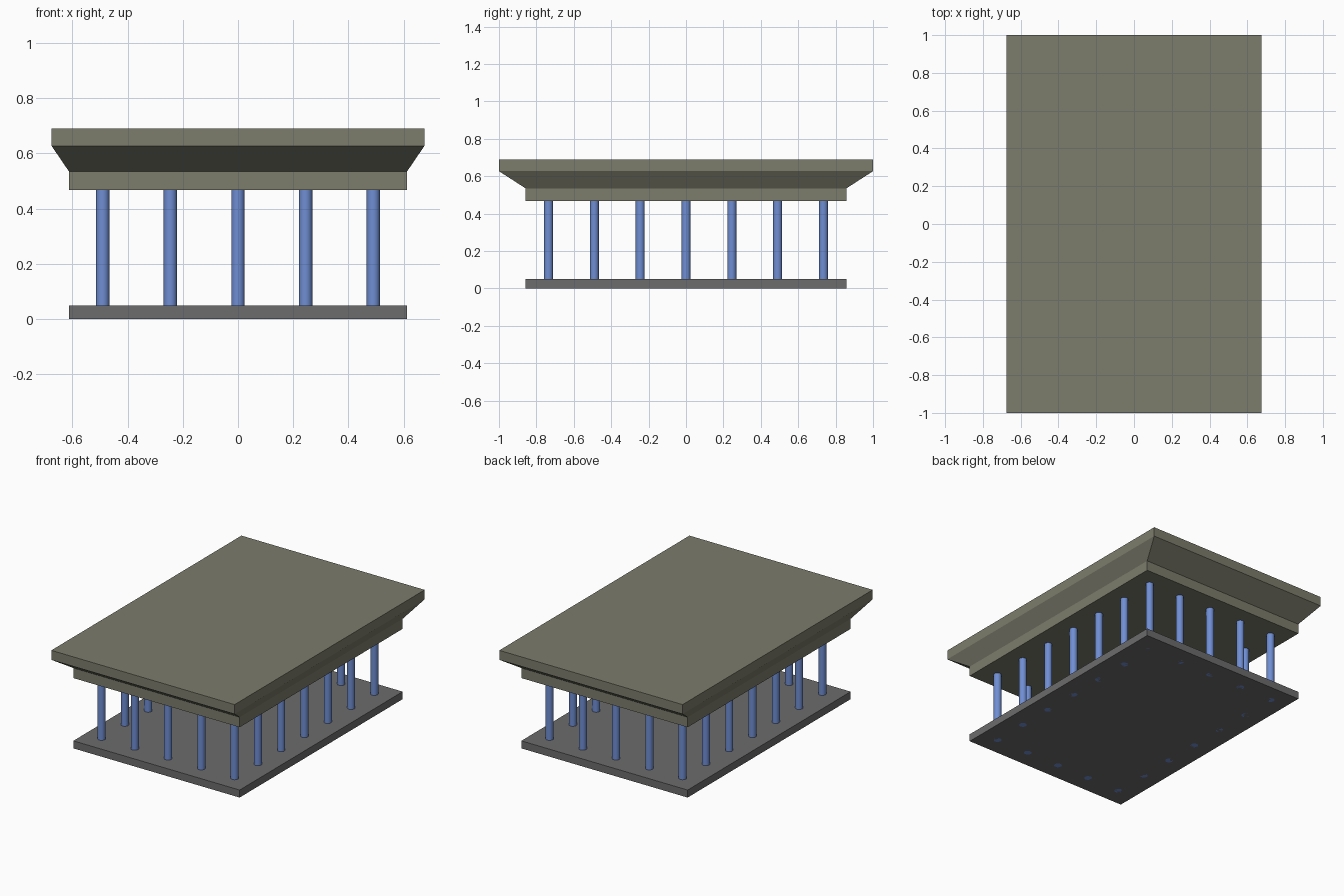
import bpy, bmesh

if "Cube" in bpy.data.objects:
    bpy.data.objects.remove(bpy.data.objects["Cube"])

STEP = 0.245                 # column spacing
NX, NY = 5, 7                # columns along x and y
HX, HY = NX * STEP / 2, NY * STEP / 2   # half size of floor and lower slab
RX, RY = 0.675, 1.0          # half size of roof slab
COL_TOP = 0.468


def material(name, rgb):
    m = bpy.data.materials.new(name)
    m.diffuse_color = (*rgb, 1)
    m.use_nodes = True
    m.node_tree.nodes["Principled BSDF"].inputs["Base Color"].default_value = m.diffuse_color
    return m


def loft(name, rings, mat):
    """Closed solid through rectangular rings given as (half x, half y, z)."""
    bm = bmesh.new()
    loops = [[bm.verts.new((sx * x, sy * y, z))
              for sx, sy in ((-1, -1), (1, -1), (1, 1), (-1, 1))]
             for x, y, z in rings]
    bm.faces.new(loops[0][::-1])
    bm.faces.new(loops[-1])
    for a, b in zip(loops, loops[1:]):
        for i in range(4):
            j = (i + 1) % 4
            bm.faces.new((a[i], a[j], b[j], b[i]))
    me = bpy.data.meshes.new(name)
    bm.to_mesh(me)
    bm.free()
    me.materials.append(mat)
    ob = bpy.data.objects.new(name, me)
    bpy.context.collection.objects.link(ob)
    return ob


stone = material("roof_olive", (0.20, 0.20, 0.15))
blue = material("column_blue", (0.16, 0.27, 0.65))
grey = material("floor_grey", (0.15, 0.15, 0.15))

# Floor slab
loft("floor_slab", [(HX, HY, 0), (HX, HY, 0.05)], grey)

# Roof: lower slab, flared cornice and wide top slab
loft("roof", [(HX, HY, COL_TOP), (HX, HY, 0.535),
              (RX, RY, 0.627), (RX, RY, 0.69)], stone)

# Columns: one shared mesh repeated around the perimeter
bpy.ops.mesh.primitive_cylinder_add(vertices=24, radius=0.024, depth=COL_TOP)
first = bpy.context.object
bpy.ops.object.shade_smooth_by_angle()
column_mesh = first.data
column_mesh.name = "column"
column_mesh.materials.append(blue)
bpy.data.objects.remove(first)
for i in range(NX):
    for j in range(NY):
        if i in (0, NX - 1) or j in (0, NY - 1):
            col = bpy.data.objects.new(f"column_{i}_{j}", column_mesh)
            col.location = ((i - (NX - 1) / 2) * STEP,
                            (j - (NY - 1) / 2) * STEP, COL_TOP / 2)
            bpy.context.collection.objects.link(col)
